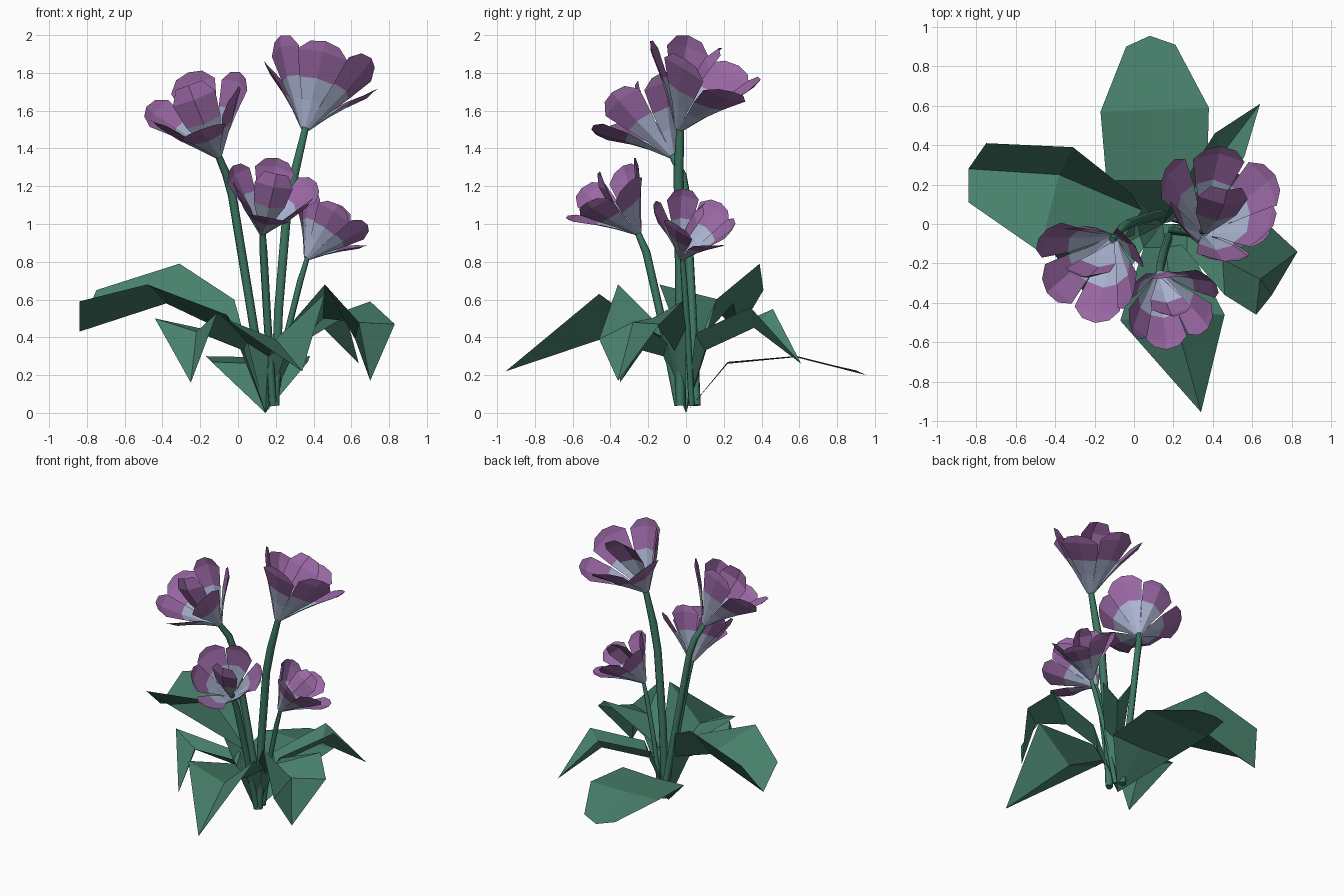
import bpy, math
from mathutils import Vector


def material(name, rgb):
    m = bpy.data.materials.new(name)
    m.diffuse_color = (*rgb, 1)
    return m


LEAF = material("leaf green", (0.064, 0.215, 0.148))
STEM = material("stem green", (0.048, 0.19, 0.125))
PURPLE = material("petal purple", (0.32, 0.137, 0.37))
LAVENDER = material("petal lavender", (0.41, 0.46, 0.64))


def add_mesh(name, verts, faces, mats, indices=None):
    me = bpy.data.meshes.new(name)
    me.from_pydata(verts, [], faces)
    for m in mats:
        me.materials.append(m)
    if indices:
        for p, i in zip(me.polygons, indices):
            p.material_index = i
    ob = bpy.data.objects.new(name, me)
    bpy.context.collection.objects.link(ob)
    return ob


def strip(rows, start):
    """Two-column faces joining rows of (edge, mid, edge) points."""
    faces = []
    for r in range(len(rows) - 1):
        for c in range(2):
            a = start + 3 * r + c
            faces.append((a, a + 1, a + 4, a + 3))
    return faces


# Stems: six-sided tubes through a few points
def stem(name, pts, radius):
    cu = bpy.data.curves.new(name, 'CURVE')
    cu.dimensions = '3D'
    cu.bevel_depth = radius
    cu.bevel_resolution = 1
    cu.use_fill_caps = True
    sp = cu.splines.new('POLY')
    sp.points.add(len(pts) - 1)
    for i, (p, co) in enumerate(zip(sp.points, pts)):
        p.co = (*co, 1)
        p.radius = 0.75 if i == len(pts) - 1 else 1
    cu.materials.append(STEM)
    ob = bpy.data.objects.new(name, cu)
    bpy.context.collection.objects.link(ob)


# Flower heads: rows are (radius, height, half width, crease depth)
UPRIGHT = [(0.02, -0.02, 0.014, 0.004), (0.10, 0.11, 0.052, 0.014),
           (0.165, 0.21, 0.092, 0.022), (0.245, 0.34, 0.135, 0.025),
           (0.275, 0.395, 0.08, 0.012)]
FLARED = [(0.02, -0.02, 0.014, 0.004), (0.10, 0.10, 0.052, 0.014),
          (0.175, 0.195, 0.092, 0.022), (0.28, 0.305, 0.135, 0.025),
          (0.32, 0.345, 0.08, 0.012)]
INNER = [(0.02, 0.0, 0.014, 0.0), (0.025, 0.12, 0.06, 0.012),
         (0.025, 0.23, 0.105, 0.025), (0.0, 0.38, 0.13, 0.03),
         (-0.03, 0.46, 0.08, 0.015)]


def flower(name, base, axis, size):
    base, axis = Vector(base), Vector(axis)
    rot = Vector((0, 0, 1)).rotation_difference(axis)
    # ring of six alternating petals, and one standing in the middle
    petals = [(30 + 60 * k, UPRIGHT if k % 2 else FLARED) for k in range(6)]
    petals.append((270, INNER))
    verts, faces, idx = [], [], []
    for deg, profile in petals:
        ang = math.radians(deg)
        out = Vector((math.cos(ang), math.sin(ang), 0))
        side = Vector((-out.y, out.x, 0))
        start = len(verts)
        for r, h, w, crease in profile:
            for s in (-1, 0, 1):
                push = r + (crease if s == 0 else -crease * 0.4)
                lift = 0.012 if s == 0 and h > 0.33 else 0
                p = out * push + side * (s * w) + Vector((0, 0, h + lift))
                verts.append(base + rot @ (p * size))
        f = strip(profile, start)
        faces += f
        # lavender throat, purple outer half
        idx += [0 if n < 4 else 1 for n in range(len(f))]
    add_mesh(name, verts, faces, [LAVENDER, PURPLE], idx)


plants = [
    ("tall_right", [(0.195, -0.03, 0.04), (0.215, -0.03, 0.55), (0.26, -0.035, 1.08),
                    (0.30, -0.04, 1.27), (0.36, -0.03, 1.52)], 0.027, (0.09, 0.15, 0.33), 1.0),
    ("tall_left", [(0.15, 0.055, 0.04), (0.06, 0.03, 0.6), (-0.03, 0.0, 1.15),
                   (-0.06, -0.02, 1.26), (-0.11, -0.08, 1.375)], 0.024, (-0.12, -0.16, 0.28), 0.92),
    ("front", [(0.185, -0.04, 0.04), (0.155, -0.13, 0.5), (0.135, -0.21, 0.85),
               (0.13, -0.26, 0.965)], 0.022, (0.05, -0.15, 0.20), 0.79),
    ("low_right", [(0.19, 0.03, 0.04), (0.26, 0.01, 0.42), (0.33, -0.01, 0.7),
                   (0.37, -0.02, 0.83)], 0.017, (0.13, 0.07, 0.19), 0.72),
]
for n, pts, rad, axis, size in plants:
    stem(n + "_stem", pts, rad)
    flower(n + "_flower", pts[-1], axis, size)


# Leaves: rows of (edge, crease, edge), growing from a shared root
def leaf(name, rows, tip=None):
    root = (0.145, 0.0, 0.0)
    verts = [root] + [p for row in rows for p in row]
    faces = [(0, 2, 1), (0, 3, 2)] + strip(rows, 1)
    if tip:
        t = len(verts)
        verts.append(tip)
        faces += [(t - 3, t - 2, t), (t - 2, t - 1, t)]
    add_mesh(name, verts, faces, [LEAF])


leaf("left_leaf", [
    [(-0.02, 0.16, 0.60), (0.04, 0.07, 0.38), (-0.06, -0.08, 0.52)],
    [(-0.31, 0.39, 0.79), (-0.38, 0.25, 0.58), (-0.48, -0.14, 0.68)],
    [(-0.75, 0.41, 0.65), (-0.84, 0.28, 0.43), (-0.84, 0.11, 0.59)]])
leaf("back_leaf", [
    [(-0.14, 0.22, 0.27), (0.12, 0.22, 0.26), (0.37, 0.22, 0.27)],
    [(-0.17, 0.57, 0.30), (0.10, 0.58, 0.295), (0.38, 0.59, 0.30)],
    [(-0.04, 0.90, 0.225), (0.08, 0.955, 0.20), (0.21, 0.91, 0.22)]])
leaf("right_leaf", [
    [(0.27, -0.14, 0.46), (0.27, -0.06, 0.33), (0.36, 0.0, 0.45)],
    [(0.46, -0.36, 0.68), (0.45, -0.18, 0.50), (0.70, -0.02, 0.59)],
    [(0.62, -0.46, 0.39), (0.64, -0.28, 0.48), (0.83, -0.14, 0.47)]],
    (0.70, -0.36, 0.17))
leaf("back_right_leaf", [
    [(0.20, 0.13, 0.40), (0.24, 0.10, 0.33), (0.31, 0.05, 0.42)],
    [(0.41, 0.46, 0.55), (0.45, 0.36, 0.45), (0.56, 0.34, 0.56)]],
    (0.64, 0.61, 0.26))
leaf("front_leaf", [
    [(0.05, -0.12, 0.37), (0.16, -0.12, 0.30), (0.27, -0.10, 0.37)],
    [(-0.07, -0.49, 0.50), (0.20, -0.45, 0.39), (0.46, -0.46, 0.63)]],
    (0.34, -0.955, 0.22))
leaf("front_left_leaf", [
    [(0.02, 0.0, 0.40), (0.03, -0.06, 0.33), (0.05, -0.12, 0.40)],
    [(-0.44, -0.11, 0.50), (-0.22, -0.19, 0.43), (-0.11, -0.36, 0.53)]],
    (-0.25, -0.35, 0.16))
